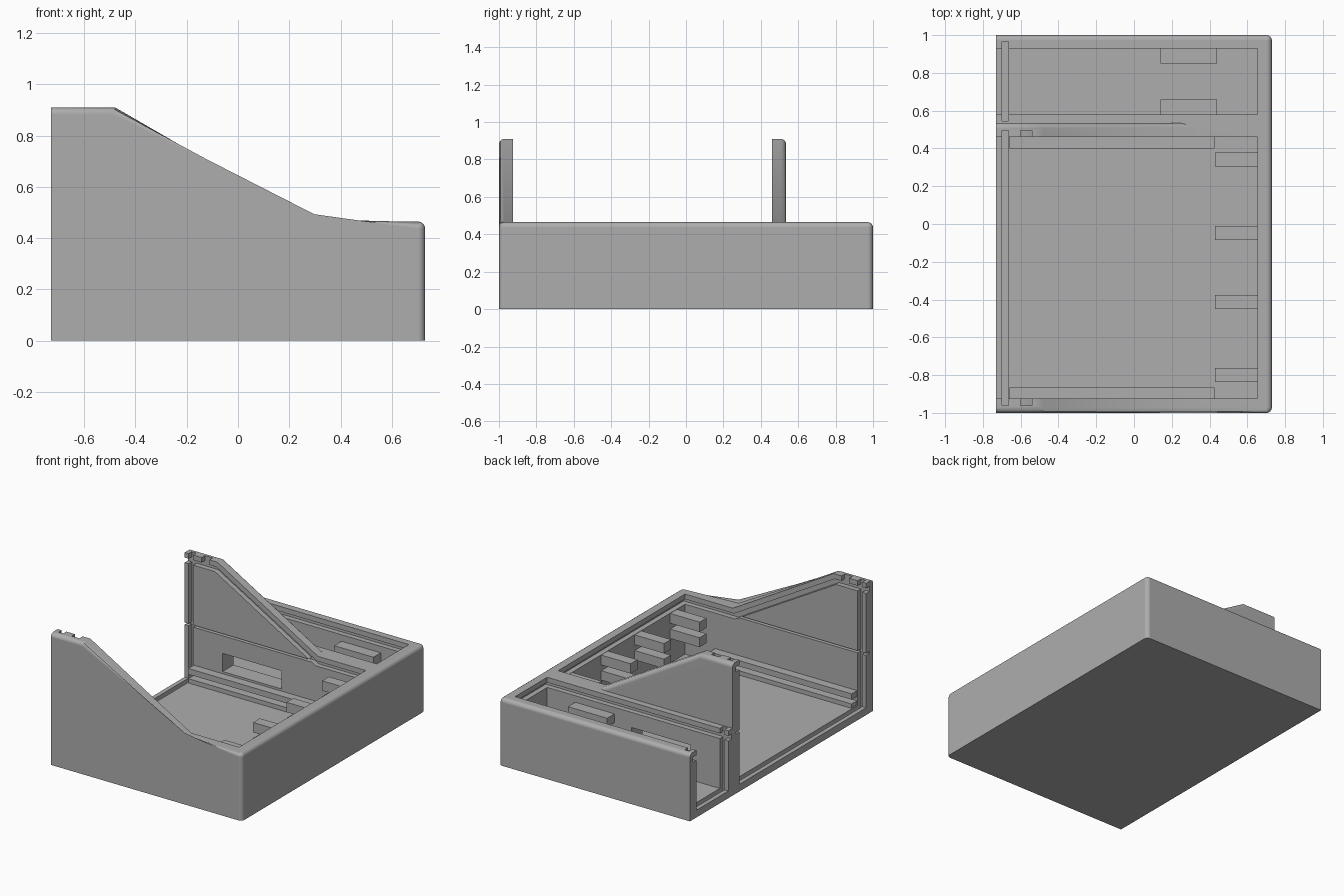
import bpy, bmesh, math

if "Cube" in bpy.data.objects:
    bpy.data.objects.remove(bpy.data.objects["Cube"])

GREY = (0.42, 0.42, 0.42, 1)
mat = bpy.data.materials.new("plain_grey")
mat.use_nodes = True
mat.diffuse_color = GREY
mat.node_tree.nodes["Principled BSDF"].inputs["Base Color"].default_value = GREY

W, L = 0.73, 1.0            # half width, half length
LOW, HIGH = 0.465, 0.91     # rim heights
X_TOP, X_FOOT = -0.48, 0.29 # ends of the sloped rim
WALL_X, FLOOR = 0.655, 0.05 # inside of the end wall, floor top
MID_BACK = 0.535            # back face of the tall middle wall
MAIN = (-0.925, 0.46)       # main bay in y
REAR = (0.58, 0.93)         # rear bay in y
DEPTH = 0.035               # groove depth
MAIN_SLOT = (MAIN[0] - DEPTH, MAIN[1] + DEPTH)
REAR_SLOT = (REAR[0] - DEPTH, REAR[1] + DEPTH)


def to_object(name, bm):
    bmesh.ops.recalc_face_normals(bm, faces=bm.faces)
    me = bpy.data.meshes.new(name)
    bm.to_mesh(me)
    bm.free()
    me.materials.append(mat)
    ob = bpy.data.objects.new(name, me)
    bpy.context.collection.objects.link(ob)
    return ob


def prism(name, outline, ys):
    """Outline in x and z, extruded along y."""
    bm = bmesh.new()
    face = bm.faces.new([bm.verts.new((x, ys[0], z)) for x, z in outline])
    new = bmesh.ops.extrude_face_region(bm, geom=[face])["geom"]
    verts = [v for v in new if isinstance(v, bmesh.types.BMVert)]
    bmesh.ops.translate(bm, verts=verts, vec=(0, ys[1] - ys[0], 0))
    return to_object(name, bm)


def box(name, xs, ys, zs):
    return prism(name, [(xs[0], zs[0]), (xs[1], zs[0]), (xs[1], zs[1]), (xs[0], zs[1])], ys)


def cut(target, cutter):
    mod = target.modifiers.new("cut", "BOOLEAN")
    mod.operation, mod.solver, mod.object = "DIFFERENCE", "EXACT", cutter
    bpy.context.view_layer.objects.active = target
    bpy.ops.object.modifier_apply(modifier=mod.name)
    bpy.data.objects.remove(cutter)


# Solid outer form: sloped in front, low block behind
bm = bmesh.new()
spots = {
    "a": (-W, -L, 0), "b": (W, -L, 0), "c": (W, -L, LOW), "d": (X_FOOT, -L, LOW),
    "e": (X_TOP, -L, HIGH), "f": (-W, -L, HIGH),
    "D": (X_FOOT, MID_BACK, LOW), "E": (X_TOP, MID_BACK, HIGH),
    "F": (-W, MID_BACK, HIGH), "G": (-W, MID_BACK, LOW),
    "p": (-W, L, 0), "q": (W, L, 0), "r": (W, L, LOW), "s": (-W, L, LOW),
}
v = {k: bm.verts.new(co) for k, co in spots.items()}
for loop in ("abcdef", "crsGDd", "dDEe", "eEFf", "DGFE", "bqrc", "qpsr", "afFGsp", "apqb"):
    bm.faces.new([v[k] for k in loop])

# Round the outer rim and the two upright corners
rim = ("cd", "de", "ef", "DE", "EF", "rs", "cr", "bc", "qr")
edges = [bm.edges.get((v[k[0]], v[k[1]])) for k in rim]
bmesh.ops.bevel(bm, geom=edges, offset=0.028, segments=4, profile=0.5, affect="EDGES")
case = to_object("case", bm)

# Two bays, open above and at one end
cut(case, box("main_bay", (-1, WALL_X), MAIN, (FLOOR, 2)))
cut(case, box("rear_bay", (-1, WALL_X), REAR, (FLOOR, 2)))

# Upright slots for the end panels
for ys in (MAIN_SLOT, REAR_SLOT):
    cut(case, box("panel_slot", (-0.70, -0.665), ys, (0.02, 2)))


# Lid groove following the sloped rim
def rim_line(drop):
    shift = drop * math.tan(math.radians(15))
    return [(-1, HIGH - drop), (X_TOP - shift, HIGH - drop),
            (X_FOOT - shift, LOW - drop), (WALL_X + DEPTH, LOW - drop)]


cut(case, prism("lid_groove", rim_line(0.035) + rim_line(0.07)[::-1], MAIN_SLOT))
cut(case, box("rear_lid_groove", (-1, WALL_X + DEPTH), REAR_SLOT, (0.395, 0.43)))

# Fine seam groove, rim notches and the opening between the bays
cut(case, box("seam_groove", (-1, 0.27), MAIN_SLOT, (0.412, 0.426)))
cut(case, box("rim_notch", (-0.60, -0.54), MAIN_SLOT, (0.85, 2)))
cut(case, box("cable_opening", (-0.44, 0.01), (0.40, 0.62), (0.165, 0.29)))

bpy.ops.object.select_all(action="DESELECT")
case.select_set(True)
bpy.context.view_layer.objects.active = case
bpy.ops.object.shade_smooth_by_angle(angle=math.radians(35))
case.modifiers.new("even_shading", "WEIGHTED_NORMAL").keep_sharp = True

# Paired rails low on the long walls of the main bay
SINK = 0.005
for side, ys in (("front", (MAIN[0] - SINK, -0.865)), ("middle", (0.40, MAIN[1] + SINK))):
    box(side + "_lower_rail", (-0.66, 0.425), ys, (FLOOR - SINK, 0.08))
    box(side + "_upper_rail", (-0.66, 0.425), ys, (0.11, 0.15))

# Paired support blocks on the end wall
for i, y in enumerate((-0.80, -0.412, -0.047, 0.342)):
    for level, zs in (("upper", (0.325, 0.393)), ("lower", (0.22, 0.285))):
        box(f"{level}_support_{i + 1}", (0.43, WALL_X + SINK), (y - 0.037, y + 0.037), zs)

# Lid supports in the rear bay
for side, ys in (("inner", (REAR[0] - SINK, 0.66)), ("outer", (0.85, REAR[1] + SINK))):
    box(side + "_rear_support", (0.14, 0.44), ys, (0.29, 0.35))
